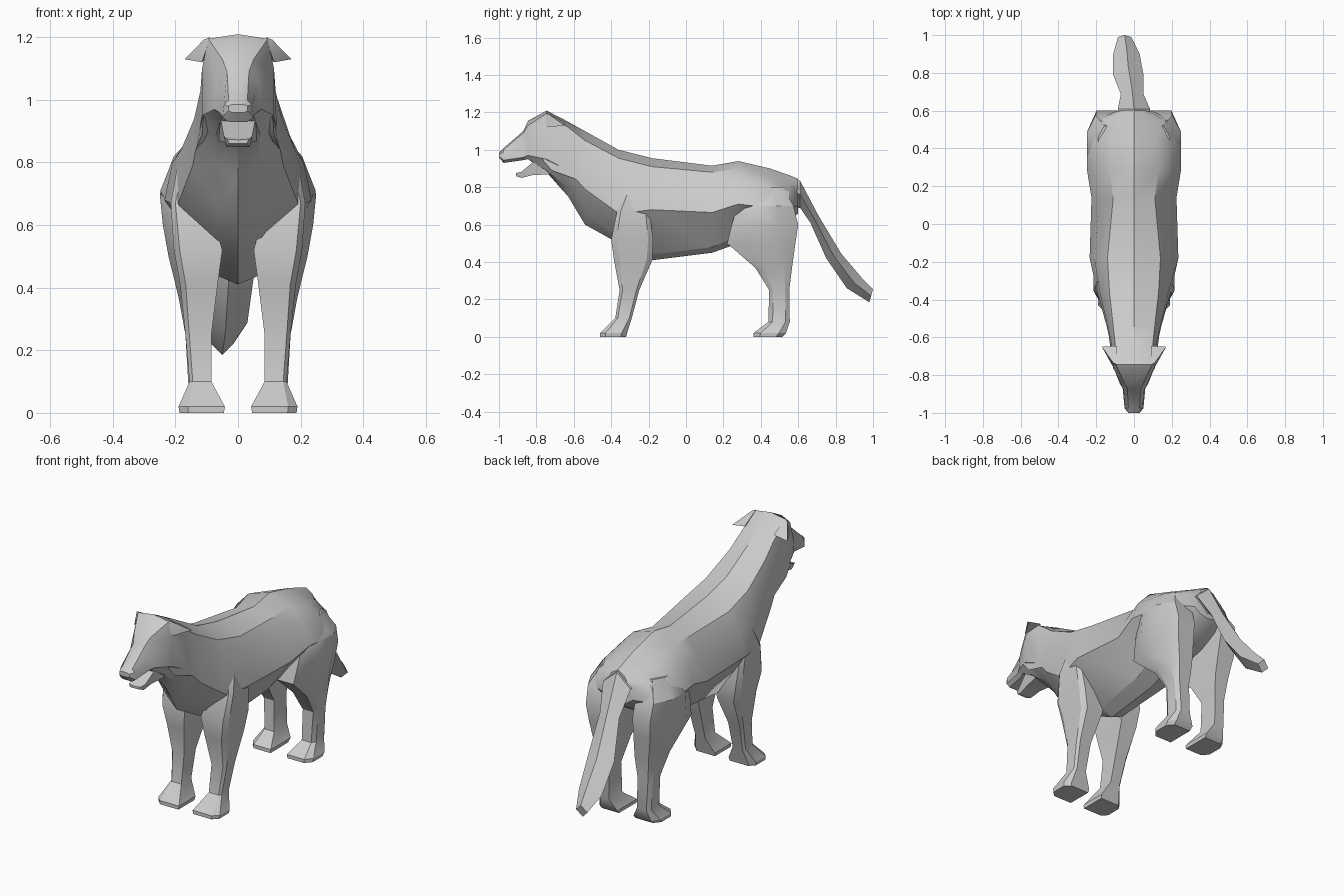
import bpy, bmesh, math

fur = bpy.data.materials.new("grey_fur")
fur.diffuse_color = (0.6, 0.6, 0.6, 1)


def finish(name, bm):
    bmesh.ops.recalc_face_normals(bm, faces=bm.faces)
    me = bpy.data.meshes.new(name)
    bm.to_mesh(me)
    bm.free()
    me.materials.append(fur)
    ob = bpy.data.objects.new(name, me)
    bpy.context.collection.objects.link(ob)
    bpy.ops.object.select_all(action='DESELECT')
    ob.select_set(True)
    bpy.context.view_layer.objects.active = ob
    bpy.ops.object.shade_smooth_by_angle(angle=math.radians(30))
    return ob


def loft(name, rings):
    """Skin a row of closed rings and cap both ends."""
    bm = bmesh.new()
    rows = [[bm.verts.new(p) for p in r] for r in rings]
    n = len(rows[0])
    for a, b in zip(rows, rows[1:]):
        for i in range(n):
            j = (i + 1) % n
            bm.faces.new((a[i], a[j], b[j], b[i]))
    bm.faces.new(rows[0])
    bm.faces.new(rows[-1])
    return finish(name, bm)


def mirrored_ring(y, top, bottom, *side):
    """Cross-section from the top centre, down one side and up the other."""
    right = [(x, y, z) for x, z in side]
    left = [(-x, y, z) for x, z in reversed(side)]
    return [(0, y, top)] + right + [(0, y, bottom)] + left


def leg_ring(s, z, front, back, inner, outer, cut):
    """Level leg section whose outer corners are cut back by a fraction."""
    d, m = back - front, outer - cut * (outer - inner)
    return [(s * x, y, z) for x, y in (
        (inner, front), (m, front), (outer, front + cut * d),
        (outer, back - cut * d), (m, back), (inner, back))]


def hull(name, pts):
    bm = bmesh.new()
    for p in pts:
        bm.verts.new(p)
    bmesh.ops.convex_hull(bm, input=bm.verts)
    return finish(name, bm)


# Muzzle, head, neck and torso: y, top z, bottom z, then (x, z) down the side
head = [
    (-1.00, .985, .96, (.02, .985), (.03, .98), (.03, .965), (.02, .96)),
    (-.975, 1.01, .93, (.03, 1.0), (.045, .985), (.05, .945), (.03, .93)),
    (-.87, 1.10, .945, (.035, 1.09), (.055, 1.02), (.06, .96), (.04, .945)),
    (-.845, 1.155, .95, (.05, 1.13), (.07, 1.05), (.075, .97), (.05, .95)),
    (-.745, 1.21, .88, (.095, 1.195), (.115, 1.10), (.115, .95), (.07, .89)),
]
torso = [
    (-.63, 1.15, .75, (.10, 1.12), (.12, 1.03), (.125, .89), (.065, .80)),
    (-.54, 1.10, .60, (.11, 1.05), (.14, .94), (.145, .79), (.06, .66)),
    (-.36, 1.00, .50, (.13, .955), (.182, .84), (.195, .66), (.08, .54)),
    (-.18, .955, .41, (.14, .91), (.21, .80), (.235, .68), (.07, .44)),
    (.14, .915, .45, (.11, .88), (.18, .78), (.225, .665), (.09, .48)),
    (.28, .94, .50, (.13, .90), (.205, .82), (.248, .71), (.11, .54)),
    (.45, .90, .56, (.12, .845), (.20, .79), (.248, .69), (.10, .58)),
    (.55, .865, .62, (.08, .825), (.16, .78), (.205, .69), (.09, .63)),
    (.60, .845, .66, (.04, .82), (.07, .77), (.09, .70), (.05, .67)),
]
loft("body", [mirrored_ring(*r) for r in head + torso])

# Open lower jaw
loft("lower_jaw", [mirrored_ring(y, t, b, (w, t + .003), (w * .8, b))
                   for y, t, b, w in [(-.91, .872, .86, .035), (-.88, .88, .85, .045),
                                      (-.82, .93, .865, .055), (-.70, .96, .87, .08)]])

# Legs: z, front y, back y, inner x, outer x, corner cut
front_leg = [(.78, -.33, -.22, .10, .195, .2), (.67, -.37, -.195, .09, .215, .12),
             (.52, -.40, -.175, .05, .205, .12), (.41, -.385, -.18, .065, .185, .15),
             (.25, -.355, -.25, .085, .168, .15), (.10, -.378, -.29, .085, .155, .15),
             (.02, -.46, -.315, .042, .19, .2), (.0, -.46, -.32, .045, .187, .2)]
hind_leg = [(.80, .32, .52, .08, .19, .3), (.70, .275, .575, .09, .25, .3),
            (.60, .245, .60, .09, .24, .28), (.50, .22, .585, .085, .222, .25),
            (.37, .37, .567, .08, .19, .22), (.25, .445, .552, .088, .168, .2),
            (.08, .44, .555, .085, .158, .2), (.02, .36, .535, .05, .187, .22),
            (0, .36, .515, .052, .185, .22)]
for side, s in (("right", 1), ("left", -1)):
    for part, rows in (("front_leg", front_leg), ("hind_leg", hind_leg)):
        loft(f"{side}_{part}", [leg_ring(s, *r) for r in rows])
    # Flared ear and cheek tuft
    hull(f"{side}_ear", [(s * .09, -.745, 1.2), (s * .11, -.735, 1.192), (s * .17, -.65, 1.13),
                         (s * .09, -.645, 1.145), (s * .115, -.75, 1.12)])
    hull(f"{side}_cheek_tuft", [(s * .11, -.77, .95), (s * .115, -.72, .89), (s * .135, -.58, .84),
                                (s * .12, -.61, .95), (s * .08, -.68, .9)])

# Tail with a ridge along its top: centre x, half width, top (y, z), bottom (y, z)
tail = [(0, .08, .55, .855, .55, .68), (0, .085, .61, .835, .61, .69),
        (-.01, .06, .71, .645, .665, .61), (-.03, .08, .83, .445, .75, .42),
        (-.04, .07, .94, .315, .86, .26), (-.05, .035, 1.0, .255, .98, .185)]
loft("tail", [[(c, ty, tz), (c + w, (ty + by) / 2, (tz + bz) / 2), (c, by, bz),
               (c - w, (ty + by) / 2, (tz + bz) / 2)] for c, w, ty, tz, by, bz in tail])
